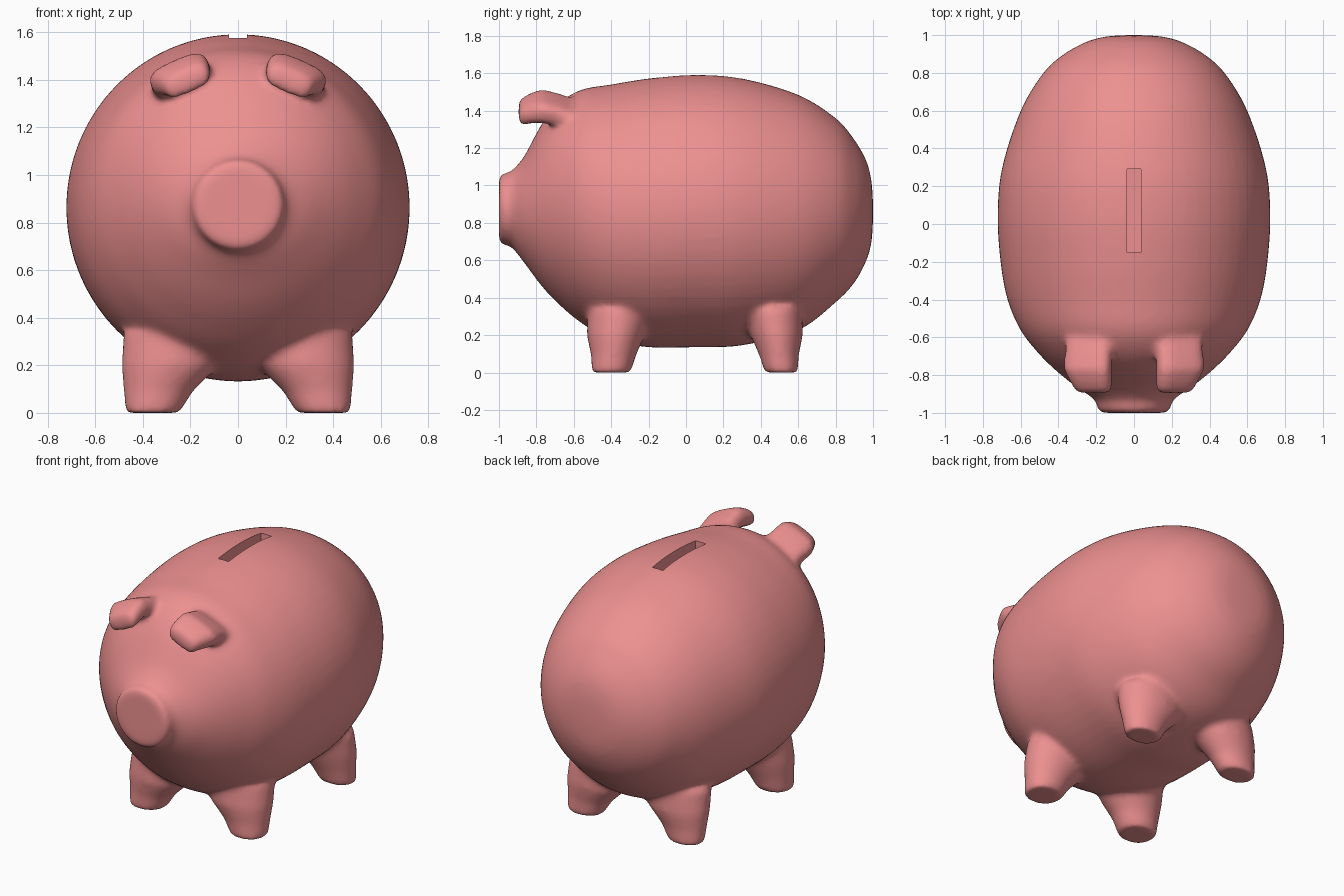
import bpy, bmesh, math
from mathutils import Vector, Matrix

if "Cube" in bpy.data.objects:
    bpy.data.objects.remove(bpy.data.objects["Cube"])


def ring(center, ru, rv, u, v, n=48, power=1.0):
    """Closed (super)ellipse around center in the plane of u and v."""
    pts = []
    for i in range(n):
        a = 2 * math.pi * i / n
        c, s = math.cos(a), math.sin(a)
        c = math.copysign(abs(c) ** power, c)
        s = math.copysign(abs(s) ** power, s)
        pts.append(Vector(center) + u * ru * c + v * rv * s)
    return pts


def loft(bm, rings):
    """Skin a row of rings and cap both ends."""
    rows = [[bm.verts.new(p) for p in r] for r in rings]
    n = len(rows[0])
    faces = [bm.faces.new((a[i], a[(i + 1) % n], b[(i + 1) % n], b[i]))
             for a, b in zip(rows, rows[1:]) for i in range(n)]
    faces.append(bm.faces.new(rows[0][::-1]))
    faces.append(bm.faces.new(rows[-1]))
    bmesh.ops.recalc_face_normals(bm, faces=faces)


def spline(rows, steps=6):
    """Catmull-Rom through the rows."""
    out = []
    p = [rows[0]] + rows + [rows[-1]]
    for k in range(1, len(p) - 2):
        for s in range(steps):
            t = s / steps
            out.append([0.5 * (2 * b + (c - a) * t + (2 * a - 5 * b + 4 * c - d) * t * t
                               + (3 * b - a - 3 * c + d) * t ** 3)
                        for a, b, c, d in zip(p[k - 1], p[k], p[k + 1], p[k + 2])])
    out.append(list(rows[-1]))
    return out


X, Y, Z = Vector((1, 0, 0)), Vector((0, 1, 0)), Vector((0, 0, 1))
bm = bmesh.new()

# Body with snout: y, bottom z, top z, half width
body = [
    (-1.0, 0.71, 1.04, 0.17), (-0.985, 0.685, 1.062, 0.19), (-0.94, 0.675, 1.073, 0.202),
    (-0.91, 0.645, 1.10, 0.235), (-0.86, 0.58, 1.165, 0.31), (-0.77, 0.46, 1.33, 0.42),
    (-0.68, 0.365, 1.44, 0.51), (-0.56, 0.265, 1.512, 0.602), (-0.4, 0.175, 1.54, 0.67),
    (-0.2, 0.135, 1.572, 0.707), (0.05, 0.135, 1.592, 0.722), (0.3, 0.145, 1.572, 0.698),
    (0.6, 0.225, 1.485, 0.60), (0.8, 0.375, 1.36, 0.48), (0.9, 0.48, 1.245, 0.37),
    (0.965, 0.60, 1.13, 0.25), (0.992, 0.70, 1.02, 0.15), (1.0, 0.82, 0.90, 0.04)]
loft(bm, [ring((0, y, (b + t) / 2), w, (t - b) / 2, X, Z, 64) for y, b, t, w in spline(body)])

roll = Matrix.Rotation(math.radians(24), 3, 'Y')
for side in (-1, 1):
    # Legs, sloping on the inner sides
    for foot_y, top_y, depth in ((-0.40, -0.35, 0.105), (0.51, 0.46, 0.09)):
        loft(bm, [ring((side * 0.36, foot_y, 0), 0.115, depth, X, Y),
                  ring((side * 0.335, foot_y * 0.75 + top_y * 0.25, 0.09), 0.145, depth + 0.015, X, Y),
                  ring((side * 0.285, (foot_y + top_y) / 2, 0.2), 0.205, depth + 0.05, X, Y),
                  ring((side * 0.265, top_y, 0.34), 0.215, depth + 0.07, X, Y)])
    # Ears, drooping at the tip: x, y, z, half width, half thickness
    u, v = roll @ X, roll @ Z
    u.x, v.x = u.x * side, v.x * side
    ear = [(0.235, -0.58, 1.37, 0.13, 0.06), (0.24, -0.68, 1.405, 0.13, 0.062),
           (0.245, -0.77, 1.425, 0.132, 0.065), (0.225, -0.84, 1.41, 0.115, 0.06),
           (0.21, -0.895, 1.39, 0.095, 0.05)]
    loft(bm, [ring((side * x, y, z), w, h, u, v, 32, 0.6) for x, y, z, w, h in ear])

mesh = bpy.data.meshes.new("pig_body")
bm.to_mesh(mesh)
bm.free()
pig = bpy.data.objects.new("pig_body", mesh)
bpy.context.collection.objects.link(pig)

# Coin slot cutter
bpy.ops.mesh.primitive_cube_add(size=1, location=(0, 0.07, 1.6))
cutter = bpy.context.object
cutter.name = "slot_cutter"
cutter.scale = (0.075, 0.44, 0.26)
cutter.hide_render = True
cutter.hide_viewport = False

# Blend the parts into one skin, then cut the slot
remesh = pig.modifiers.new("blend", 'REMESH')
remesh.mode = 'VOXEL'
remesh.voxel_size = 0.016
smooth = pig.modifiers.new("soften", 'SMOOTH')
smooth.factor = 0.5
smooth.iterations = 14
cut = pig.modifiers.new("slot", 'BOOLEAN')
cut.operation = 'DIFFERENCE'
cut.solver = 'EXACT'
cut.object = cutter

bpy.ops.object.select_all(action='DESELECT')
pig.select_set(True)
bpy.context.view_layer.objects.active = pig
for name in ("blend", "soften", "slot"):
    bpy.ops.object.modifier_apply(modifier=name)
bpy.data.objects.remove(cutter)

# Pink glaze
pink = bpy.data.materials.new("pink")
pink.diffuse_color = (0.85, 0.28, 0.28, 1)
pink.use_nodes = True
pink.node_tree.nodes["Principled BSDF"].inputs["Base Color"].default_value = pink.diffuse_color
pig.data.materials.clear()
pig.data.materials.append(pink)
bpy.ops.object.shade_smooth_by_angle(angle=math.radians(40))
